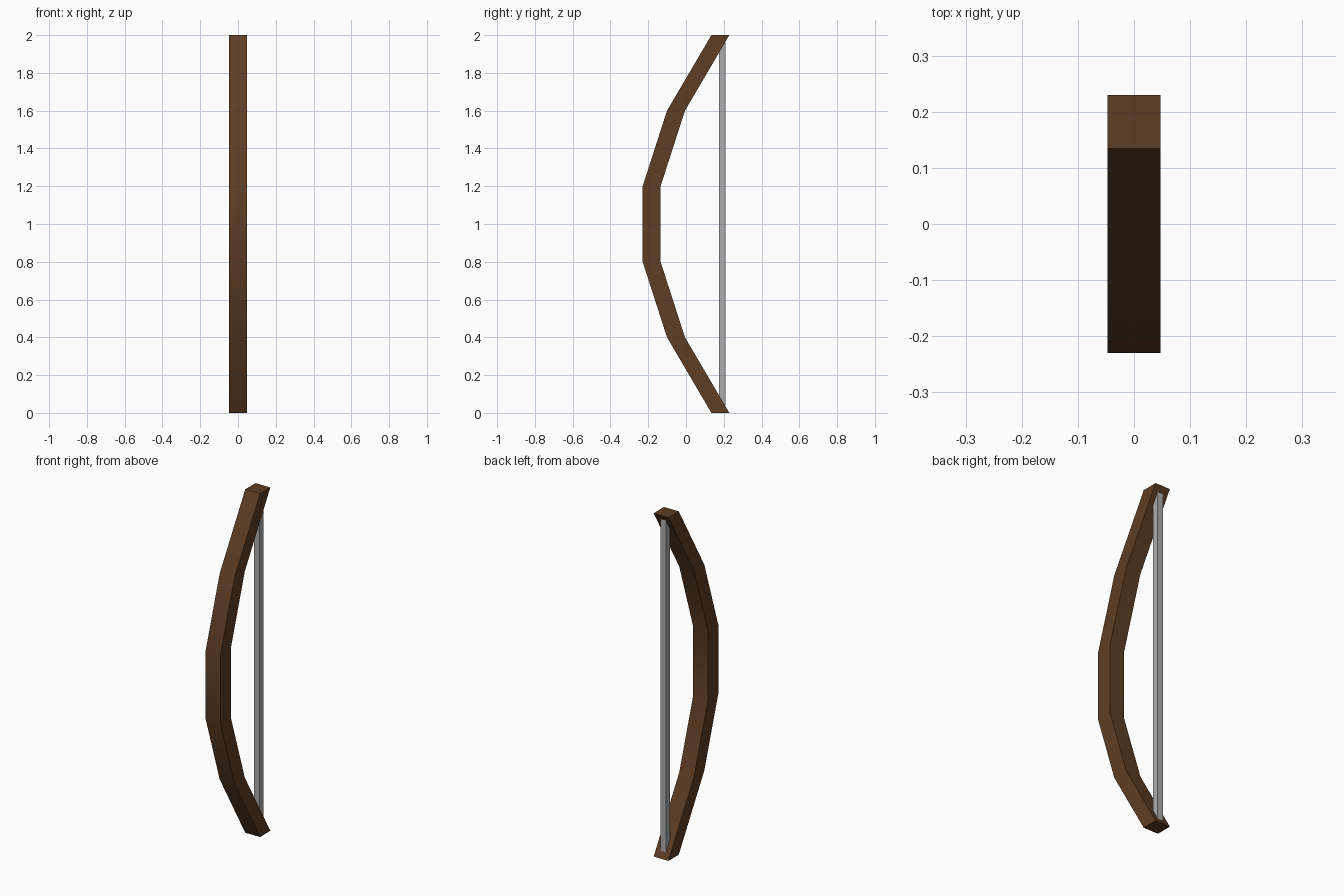
import bpy
import bmesh

cube = bpy.data.objects.get("Cube")
if cube:
    bpy.data.objects.remove(cube, do_unlink=True)


def make_material(name, rgb):
    mat = bpy.data.materials.new(name)
    mat.use_nodes = True
    color = (*rgb, 1.0)
    mat.diffuse_color = color
    bsdf = mat.node_tree.nodes["Principled BSDF"]
    bsdf.inputs["Base Color"].default_value = color
    bsdf.inputs["Roughness"].default_value = 0.8
    return mat


def sweep(name, path, width, depth, mat):
    """Sweep a horizontal rectangle along (y, z) points."""
    bm = bmesh.new()
    corners = ((-1, -1), (1, -1), (1, 1), (-1, 1))
    rings = [[bm.verts.new((sx * width / 2, y + sy * depth / 2, z))
              for sx, sy in corners] for y, z in path]
    for low, high in zip(rings, rings[1:]):
        for i in range(4):
            j = (i + 1) % 4
            bm.faces.new((low[i], low[j], high[j], high[i]))
    bm.faces.new(rings[0][::-1])
    bm.faces.new(rings[-1])
    bmesh.ops.recalc_face_normals(bm, faces=bm.faces)
    mesh = bpy.data.meshes.new(name)
    bm.to_mesh(mesh)
    bm.free()
    mesh.materials.append(mat)
    obj = bpy.data.objects.new(name, mesh)
    bpy.context.collection.objects.link(obj)
    return obj


wood = make_material("brown_wood", (0.112, 0.047, 0.017))
grey = make_material("grey_string", (0.42, 0.42, 0.42))

# Bow stave: upper half of the bend, mirrored for the lower half
upper = [(-0.182, 1.2), (-0.053, 1.6), (0.182, 2.0)]
lower = [(y, 2.0 - z) for y, z in reversed(upper)]
stave = sweep("bow_stave", lower + upper, 0.095, 0.095, wood)

# Straight string, its ends sunk into the tips
sweep("bow_string", [(0.192, 0.03), (0.192, 1.97)], 0.035, 0.035, grey)

# Soft bends along the stave, crisp long edges
bpy.ops.object.select_all(action="DESELECT")
stave.select_set(True)
bpy.context.view_layer.objects.active = stave
bpy.ops.object.shade_smooth_by_angle(angle=0.6)
